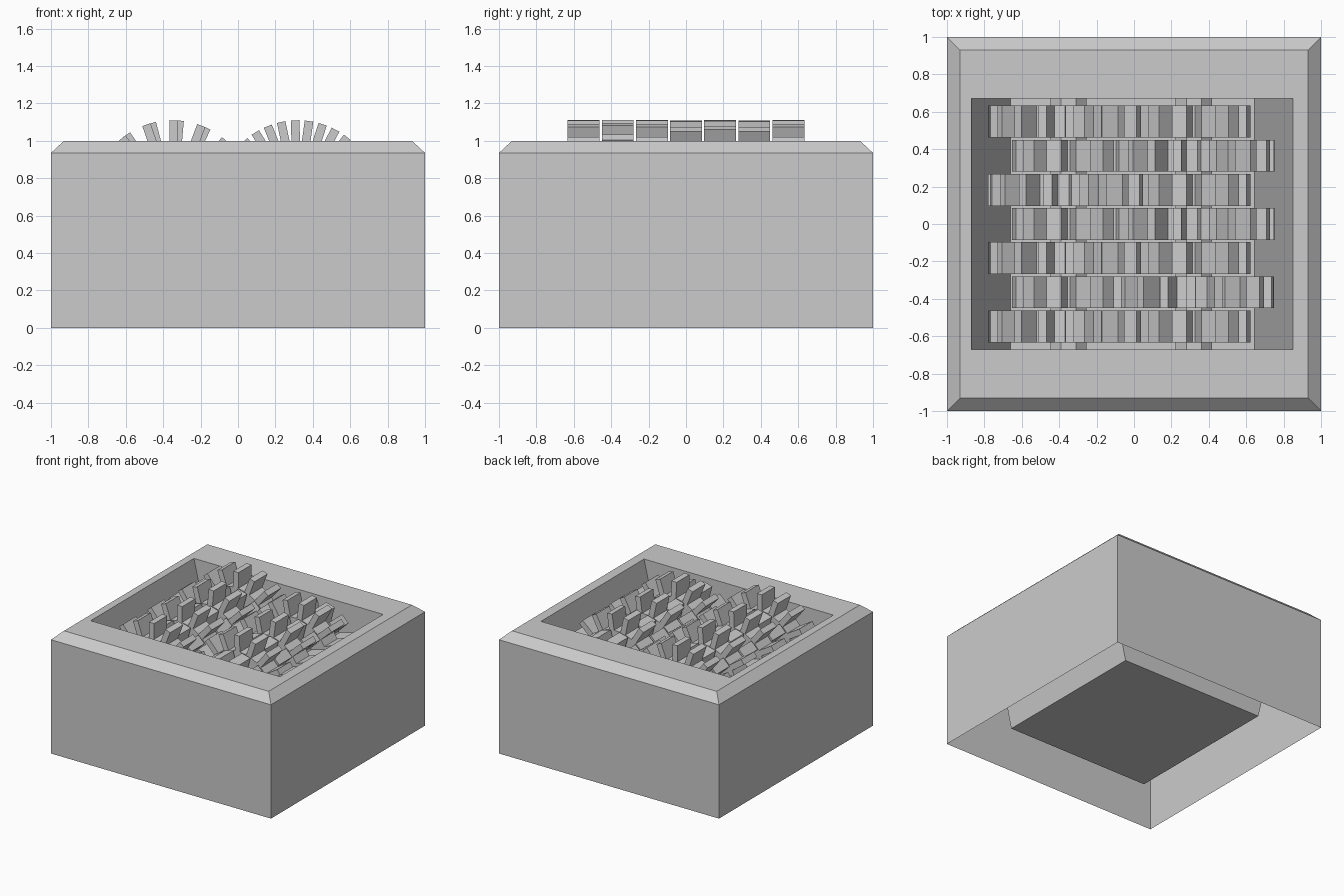
import bpy, bmesh
from math import sin, cos, asin, pi, radians

cube = bpy.data.objects.get("Cube")
if cube:
    bpy.data.objects.remove(cube, do_unlink=True)

grey = bpy.data.materials.new("plain grey")
grey.use_nodes = True
grey.diffuse_color = (0.6, 0.6, 0.6, 1)
grey.node_tree.nodes["Principled BSDF"].inputs["Base Color"].default_value = (0.6, 0.6, 0.6, 1)


def finish(name, bm):
    mesh = bpy.data.meshes.new(name)
    bm.to_mesh(mesh)
    bm.free()
    mesh.materials.append(grey)
    obj = bpy.data.objects.new(name, mesh)
    bpy.context.collection.objects.link(obj)
    return obj


def loft(bm, rings):
    """Join successive rings of points with quads."""
    loops = [[bm.verts.new(p) for p in ring] for ring in rings]
    for a, b in zip(loops, loops[1:]):
        for i in range(len(a)):
            j = (i + 1) % len(a)
            bm.faces.new((a[i], a[j], b[j], b[i]))
    return loops


def rect(x0, x1, y, z):
    return [(x0, -y, z), (x1, -y, z), (x1, y, z), (x0, y, z)]


def prism(name, profile, x, z, y0, y1):
    """Extrude an x-z profile along y and cap both ends."""
    bm = bmesh.new()
    ends = loft(bm, [[(x + px, y, z + pz) for px, pz in profile] for y in (y0, y1)])
    for loop in ends:
        bm.faces.new(loop)
    bmesh.ops.recalc_face_normals(bm, faces=bm.faces)
    return finish(name, bm)


def gear_profile(root, tip, half, count, phase):
    pts = []
    for i in range(count):
        mid = radians(phase) + 2 * pi * i / count
        for r, side in ((root, -1), (tip, -1), (tip, 1), (root, 1)):
            a = mid + side * asin(half / r)
            pts.append((r * sin(a), r * cos(a)))
    return pts


# Housing: open-bottomed shell, chamfered rim, hopper with sloping ends
bm = bmesh.new()
rings = loft(bm, [
    rect(-1, 1, 1, 0),
    rect(-1, 1, 1, 0.935),
    rect(-0.93, 0.93, 0.93, 1),
    rect(-0.87, 0.85, 0.67, 1),
    rect(-0.66, 0.645, 0.67, 0.12),
])
bm.faces.new(rings[-1])
finish("housing", bm)

# Two octagonal shafts
AXLE_Z = 0.68
LEFT_X, RIGHT_X = -0.35, 0.32
octagon = [(0.105 * sin(pi / 8 + i * pi / 4), 0.105 * cos(pi / 8 + i * pi / 4)) for i in range(8)]
for name, x in (("shaft_a", LEFT_X), ("shaft_b", RIGHT_X)):
    prism(name, octagon, x, AXLE_Z, -0.67, 0.67)

# Cutters: each row pairs a large wheel with a small one, swapping sides
large_phase = [1, 8, 1, 8, 5, 8, 1]
large_phase[1] = -2
for row in range(7):
    y = (row - 3) * 0.1825
    big_x, small_x = (LEFT_X, RIGHT_X) if row % 2 == 0 else (RIGHT_X, LEFT_X)
    big = gear_profile(0.30, 0.43, 0.023, 18, large_phase[row])
    small = gear_profile(0.18, 0.305, 0.04, 12, -15)
    prism(f"large_cutter_{row + 1}", big, big_x, AXLE_Z, y - 0.085, y + 0.085)
    prism(f"small_cutter_{row + 1}", small, small_x, AXLE_Z, y - 0.085, y + 0.085)
